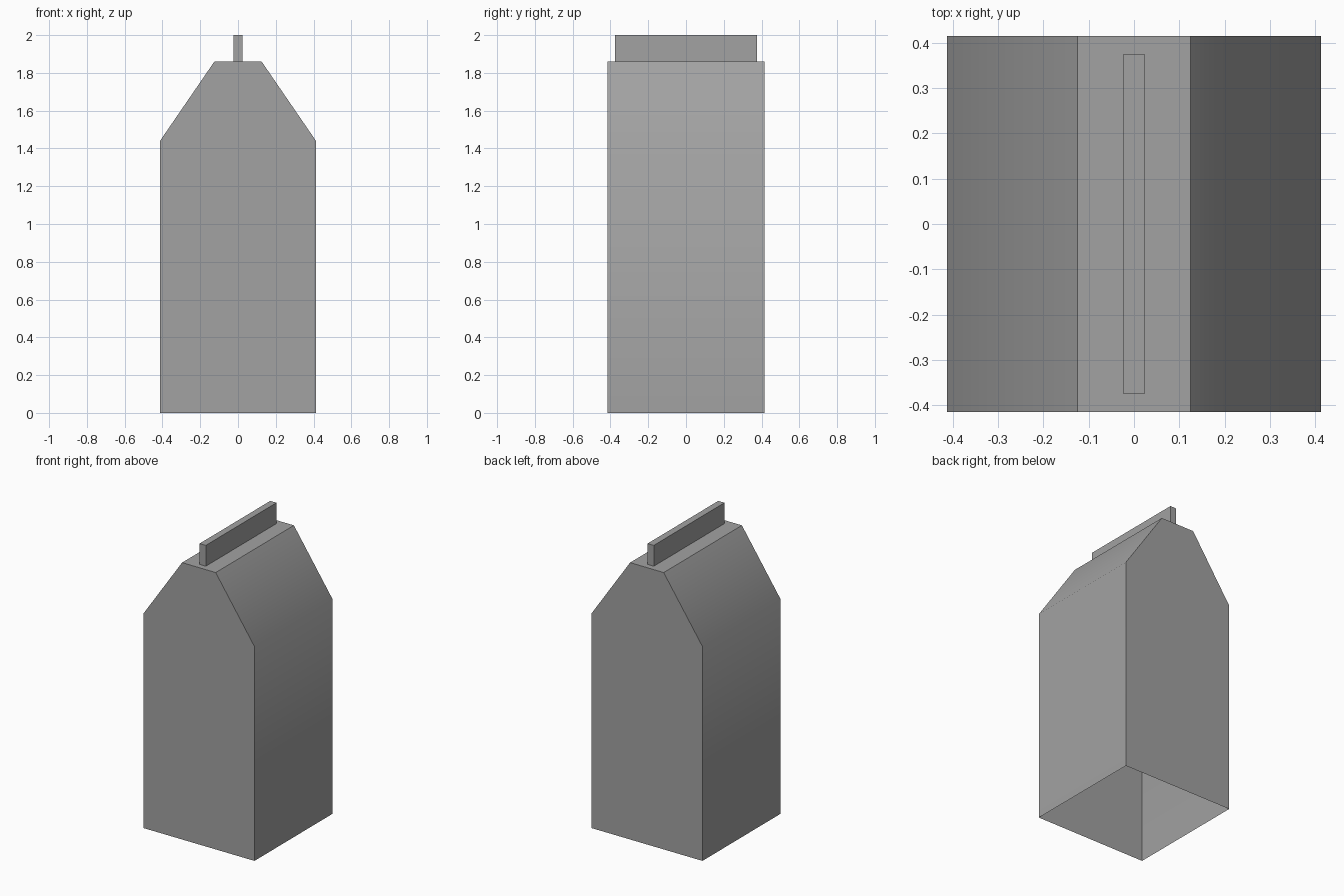
import bpy, bmesh, math

if "Cube" in bpy.data.objects:
    bpy.data.objects.remove(bpy.data.objects["Cube"])

HALF_DEPTH = 0.415

# Darker grey carton board
grey = bpy.data.materials.new("dark_grey")
grey.diffuse_color = (0.36, 0.36, 0.36, 1.0)
grey.use_nodes = True
grey.node_tree.nodes["Principled BSDF"].inputs["Base Color"].default_value = grey.diffuse_color


def make_object(name, bm):
    bmesh.ops.recalc_face_normals(bm, faces=bm.faces)
    mesh = bpy.data.meshes.new(name)
    bm.to_mesh(mesh)
    bm.free()
    mesh.materials.append(grey)
    obj = bpy.data.objects.new(name, mesh)
    bpy.context.collection.objects.link(obj)
    return obj


def extrude_profile(name, profile, half_depth):
    """Extrude a front (x, z) profile along y, leaving the underside open.
    The first and last profile points are the bottom corners."""
    bm = bmesh.new()
    front = [bm.verts.new((x, -half_depth, z)) for x, z in profile]
    back = [bm.verts.new((x, half_depth, z)) for x, z in profile]
    bm.faces.new(front)
    bm.faces.new(back[::-1])
    for i in range(len(profile) - 1):
        bm.faces.new((front[i], back[i], back[i + 1], front[i + 1]))
    return make_object(name, bm)


def mirrored(right_side):
    """Complete a right-hand profile (bottom to top) with its left half."""
    return right_side + [(-x, z) for x, z in reversed(right_side)]


# Carton body: straight walls, sloping shoulders, flat top, open bottom
body = extrude_profile(
    "carton_body",
    mirrored([(0.413, 0.0), (0.413, 1.44), (0.125, 1.86)]),
    HALF_DEPTH)

# Shoulders blend softly into the side walls, other edges stay sharp
bpy.context.view_layer.objects.active = body
body.select_set(True)
bpy.ops.object.shade_smooth_by_angle(angle=math.radians(40))
body.select_set(False)

# Upright sealing fin along the top
extrude_profile("top_fin", mirrored([(0.023, 1.86), (0.023, 2.0)]), 0.375)
